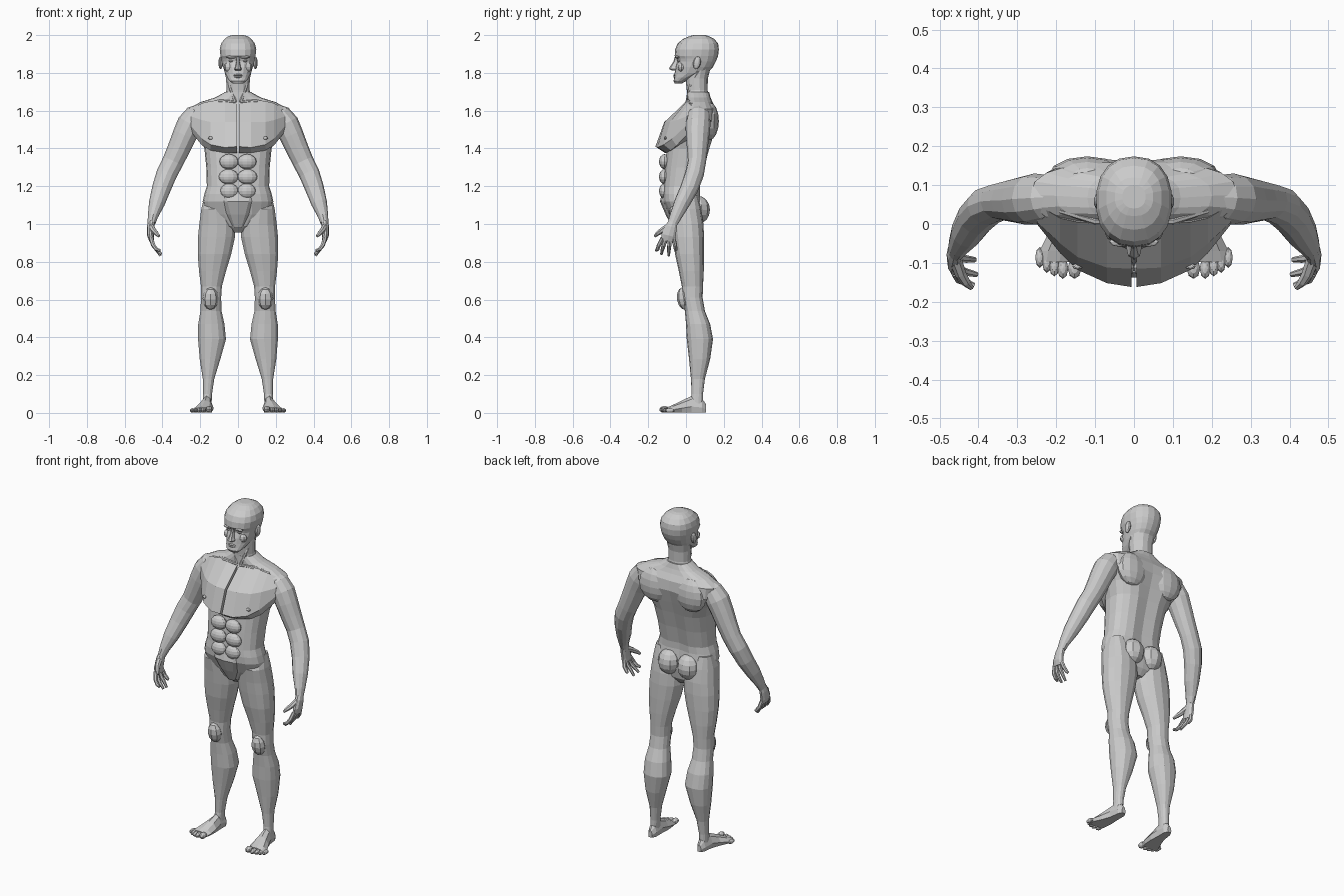
import bpy, bmesh, math
from mathutils import Vector, Matrix


def finish(name, bm, mirror):
    bmesh.ops.recalc_face_normals(bm, faces=bm.faces)
    me = bpy.data.meshes.new(name)
    bm.to_mesh(me)
    bm.free()
    ob = bpy.data.objects.new(name, me)
    bpy.context.collection.objects.link(ob)
    if mirror:
        ob.modifiers.new("mirror", 'MIRROR')
    return ob


def loft(name, rings, mirror=False):
    """Skin a list of point rings and cap both ends."""
    bm = bmesh.new()
    rows = [[bm.verts.new(p) for p in r] for r in rings]
    n = len(rows[0])
    for a, b in zip(rows, rows[1:]):
        for i in range(n):
            bm.faces.new((a[i], a[(i + 1) % n], b[(i + 1) % n], b[i]))
    bm.faces.new(rows[0])
    bm.faces.new(rows[-1][::-1])
    return finish(name, bm, mirror)


def level(z, x0, x1, yf, yb, n=16, p=2.4, groove=0.0):
    """Horizontal rounded section; groove dents the front and back midline."""
    pts = []
    for i in range(n):
        t = 2 * math.pi * i / n
        s, c = math.sin(t), -math.cos(t)
        x = (x0 + x1) / 2 + (x1 - x0) / 2 * math.copysign(abs(s) ** (2 / p), s)
        y = (yf + yb) / 2 + (yb - yf) / 2 * math.copysign(abs(c) ** (2 / p), c)
        if i in (0, n // 2):
            y -= math.copysign(groove, c)
        pts.append((x, y, z))
    return pts


def limb(name, path, n=10, mirror=True):
    """Tube through (x, y, z, lateral radius, depth radius) stations."""
    P = [Vector(s[:3]) for s in path]
    rings = []
    for i, s in enumerate(path):
        t = (P[min(i + 1, len(P) - 1)] - P[max(i - 1, 0)]).normalized()
        u = t.cross(Vector((0, 1, 0))).normalized()
        v = u.cross(t)
        rings.append([P[i] + u * s[3] * math.cos(2 * math.pi * k / n)
                      + v * s[4] * math.sin(2 * math.pi * k / n) for k in range(n)])
    return loft(name, rings, mirror)


def ball(name, loc, size, mirror=True, u=12, v=8, tilt=0):
    bm = bmesh.new()
    m = Matrix.Translation(loc) @ Matrix.Rotation(tilt, 4, 'X') @ Matrix.Diagonal((*size, 1))
    bmesh.ops.create_uvsphere(bm, u_segments=u, v_segments=v, radius=1, matrix=m)
    return finish(name, bm, mirror)


# torso: height, half width, front, back
torso = [(.955, .03, -.03, .05), (.99, .10, -.065, .075), (1.05, .18, -.09, .085),
         (1.12, .187, -.122, .083), (1.16, .178, -.125, .077), (1.20, .165, -.122, .078),
         (1.30, .168, -.115, .10), (1.40, .178, -.105, .128), (1.47, .205, -.085, .15),
         (1.55, .26, -.06, .174), (1.61, .265, -.01, .16), (1.645, .20, .005, .14),
         (1.67, .12, .005, .13), (1.70, .066, .005, .122)]
loft("torso", [level(z, -w, w, f, b, 20, 2.6, .014 if 1.1 < z < 1.6 else 0) for z, w, f, b in torso])

# chest plates: stations across x, each a top / middle / peak / underside / inner profile
chest = [(.006, (.01, 1.65, -.115, 1.54, -.162, 1.41, -.11, 1.375, .04, 1.45)),
         (.07, (.0, 1.65, -.112, 1.54, -.152, 1.405, -.10, 1.375, .04, 1.45)),
         (.145, (.005, 1.65, -.085, 1.54, -.118, 1.42, -.08, 1.39, .04, 1.45)),
         (.19, (.015, 1.64, -.05, 1.55, -.075, 1.45, -.05, 1.415, .04, 1.46)),
         (.25, (.05, 1.61, .005, 1.57, -.0, 1.52, .02, 1.49, .06, 1.50))]
loft("chest", [[(x, q[i], q[i + 1]) for i in range(0, 10, 2)] for x, q in chest], True)
ball("nipple", (.145, -.109, 1.455), (.014, .008, .009), u=8, v=6)
limb("collar_bone", [(.012, .006, 1.645, .008, .01), (.10, .01, 1.65, .01, .012),
                     (.19, .035, 1.635, .006, .008)], 8)

# abdomen, shoulder blades, buttocks
for z, w in ((1.33, .05), (1.25, .052), (1.175, .048)):
    ball("abdominal", (w - .002, -.113, z), (w, .03, .04), u=12, v=8)
loft("lower_belly", [level(z, -w, w, f, 0, 12) for z, w, f in
                     ((1.17, .12, -.125), (1.12, .10, -.138), (1.05, .07, -.108), (.98, .03, -.072))])
ball("shoulder_blade", (.12, .125, 1.545), (.10, .049, .10), u=12, v=8)
ball("buttock", (.064, .064, 1.075), (.066, .063, .074), u=10, v=8)

# leg: height, inner, outer, front, back
leg = [(1.15, .09, .178, -.05, .06), (1.08, .04, .196, -.09, .08), (1.0, .012, .207, -.078, .092),
       (.93, .014, .214, -.07, .096), (.84, .034, .215, -.058, .096), (.75, .062, .208, -.038, .094),
       (.67, .084, .197, -.022, .09), (.61, .088, .197, -.022, .088), (.54, .086, .2, -.006, .10),
       (.47, .07, .212, .0, .128), (.39, .062, .213, .004, .143), (.285, .092, .204, .016, .128),
       (.18, .125, .187, .026, .10), (.10, .137, .186, .03, .09), (.03, .14, .188, .02, .09)]
loft("leg", [level(z, a, b, f, k, 14, 2.3) for z, a, b, f, k in leg], True)
ball("kneecap", (.145, -.012, .605), (.042, .036, .06), u=8, v=6, tilt=.15)

# foot: sections along y, then five toes
foot = [(.107, .15, .176, .045), (.085, .136, .19, .075), (.03, .135, .198, .09),
        (-.02, .13, .218, .066), (-.07, .13, .243, .042), (-.098, .136, .248, .03)]
loft("foot", [[(a + (b - a) * u, y, .003 + (h - .003) * v) for u, v in
               ((.1, 0), (.9, 0), (1, .35), (.8, .8), (.5, 1), (.2, .85), (0, .4))]
              for y, a, b, h in foot], True)
for x, y, r in ((.153, -.114, .0175), (.183, -.114, .014), (.205, -.108, .013),
                (.224, -.099, .012), (.242, -.086, .012)):
    ball("toe", (x, y, r + .001), (r, .027, r), u=8, v=6)

# arm from the shoulder to the wrist
limb("arm", [(.19, .07, 1.595, .045, .05), (.225, .067, 1.575, .058, .06), (.255, .064, 1.53, .068, .066),
             (.283, .061, 1.47, .064, .062), (.313, .06, 1.40, .06, .055), (.345, .058, 1.33, .056, .048),
             (.378, .045, 1.265, .055, .05), (.405, .018, 1.19, .05, .048), (.43, -.022, 1.11, .042, .042),
             (.451, -.055, 1.04, .027, .032), (.458, -.07, 1.005, .021, .027)], 12)

# hand: palm, fingers and thumb
limb("palm", [(.458, -.065, 1.02, .018, .024), (.462, -.078, .985, .02, .032),
              (.463, -.092, .94, .018, .04), (.457, -.096, .912, .014, .038)], 10)
for y, my, ty, tx, tz in ((-.124, -.143, -.158, .412, .86), (-.105, -.118, -.13, .405, .84),
                          (-.086, -.088, -.092, .41, .832), (-.068, -.058, -.052, .425, .86)):
    limb("finger", [(.46, y, .925, .012, .012), (.449, my, .888, .0115, .0115),
                    (.432, (my + ty) / 2, .866, .01, .01), (tx, ty, tz, .007, .007)], 7)
limb("thumb", [(.458, -.095, .985, .016, .018), (.446, -.128, .965, .015, .015),
               (.432, -.15, .95, .012, .012), (.418, -.164, .935, .007, .007)], 7)

# neck with two front tendons
loft("neck", [level(z, -w, w, f, b, 14, 2.2) for z, w, f, b in
              ((1.62, .095, .01, .13), (1.665, .076, .006, .122), (1.71, .063, .004, .114),
               (1.77, .064, -.003, .116), (1.82, .07, .0, .128))])
limb("neck_tendon", [(.062, .062, 1.81, .01, .012), (.043, .024, 1.73, .01, .011),
                     (.014, .006, 1.645, .009, .009)], 7)

# head: height, half width, front, back
head = [(1.745, .03, -.06, -.02), (1.757, .045, -.066, .0), (1.775, .058, -.062, .04),
        (1.80, .07, -.06, .115), (1.83, .08, -.056, .142), (1.86, .087, -.046, .158),
        (1.875, .09, -.05, .164), (1.89, .094, -.06, .17), (1.925, .098, -.057, .174),
        (1.955, .091, -.045, .17), (1.98, .072, -.015, .15), (1.995, .05, .02, .12), (2.0, .03, .04, .10)]
loft("head", [level(z, -w, w, f, b, 18, 2.3) for z, w, f, b in head])
loft("nose", [level(z, -w, w, f, -.03, 8) for z, w, f in
              ((1.885, .01, -.06), (1.86, .009, -.066), (1.832, .014, -.086),
               (1.82, .02, -.09), (1.812, .016, -.074))])
ball("brow", (.034, -.046, 1.884), (.03, .013, .008), u=8, v=6)
ball("eye", (.034, -.035, 1.863), (.015, .01, .008), u=8, v=6)
ball("cheekbone", (.048, -.024, 1.83), (.027, .021, .025), u=8, v=6)
for z in (1.788, 1.779):
    ball("lip", (0, -.057, z), (.024, .01, .006), False, 8, 6)
ball("ear", (.092, .058, 1.853), (.012, .02, .034), u=10, v=8, tilt=-.2)
